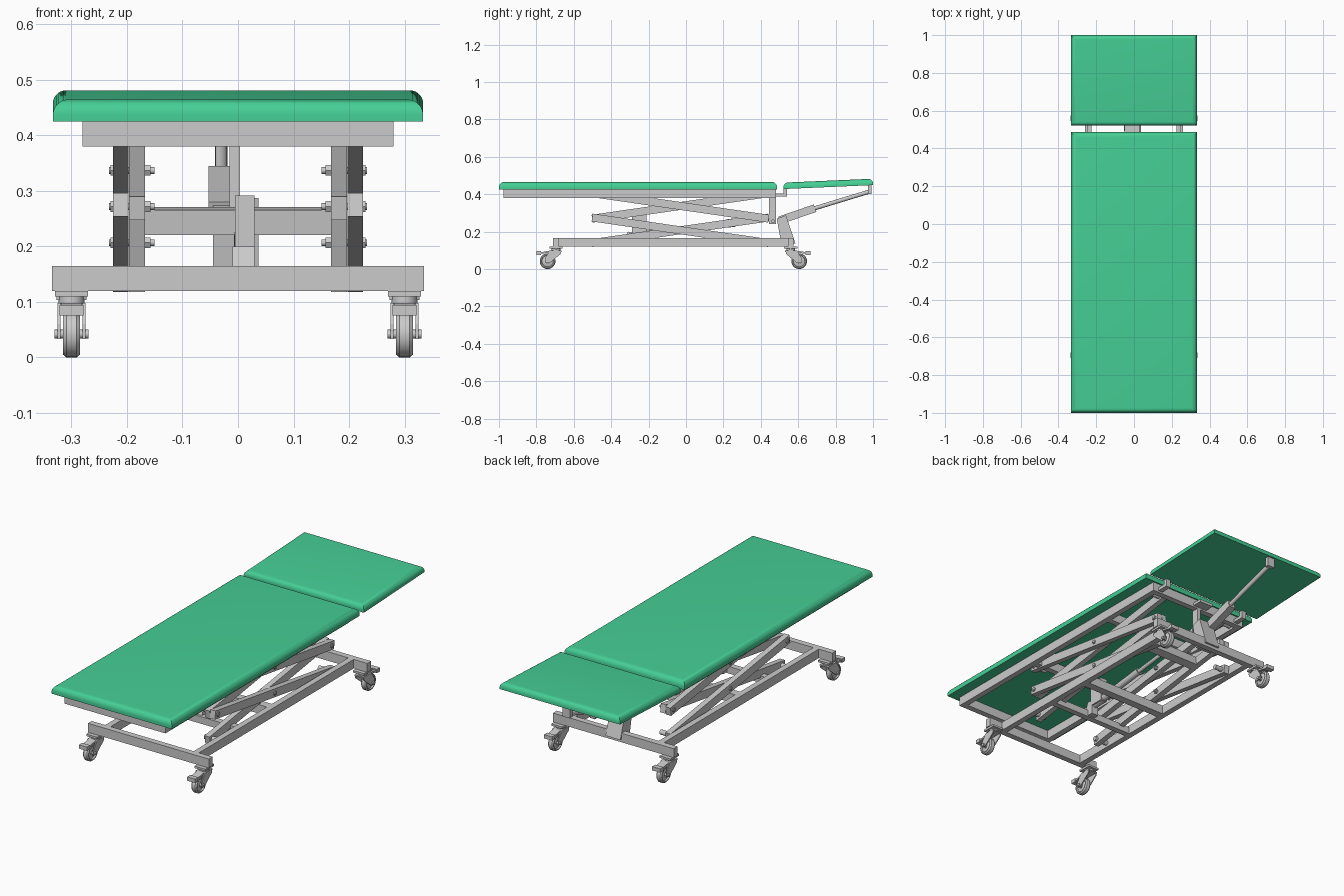
import bpy, bmesh, math
from mathutils import Vector

if "Cube" in bpy.data.objects:
    bpy.data.objects.remove(bpy.data.objects["Cube"])

green = bpy.data.materials.new("green_upholstery")
green.diffuse_color = (0.06, 0.62, 0.30, 1)
green.use_nodes = True
green.node_tree.nodes["Principled BSDF"].inputs["Base Color"].default_value = green.diffuse_color


def finish(name, bm, smooth=False):
    bmesh.ops.recalc_face_normals(bm, faces=bm.faces)
    me = bpy.data.meshes.new(name)
    bm.to_mesh(me)
    bm.free()
    ob = bpy.data.objects.new(name, me)
    bpy.context.collection.objects.link(ob)
    if smooth:
        bpy.ops.object.select_all(action='DESELECT')
        ob.select_set(True)
        bpy.context.view_layer.objects.active = ob
        bpy.ops.object.shade_smooth_by_angle(angle=math.radians(35))
    return ob


def box(name, x, y, z):
    """Box from (min, max) ranges."""
    bm = bmesh.new()
    bmesh.ops.create_cube(bm, size=1)
    for v in bm.verts:
        for i, r in enumerate((x, y, z)):
            v.co[i] = r[0] if v.co[i] < 0 else r[1]
    return finish(name, bm)


def beam(name, x, a, b, h, extra=0.0):
    """Rectangular bar over x range, running from a to b in the yz plane."""
    a, b = Vector(a), Vector(b)
    length = (b - a).length + 2 * extra
    ob = box(name, (x[0], x[1]), (-length / 2, length / 2), (-h / 2, h / 2))
    mid = (a + b) / 2
    ob.location = (0, mid.x, mid.y)
    ob.rotation_euler.x = math.atan2(b.y - a.y, b.x - a.x)
    return ob


def rod(name, a, b, r, n=20):
    """Cylinder from a to b."""
    a, b = Vector(a), Vector(b)
    bm = bmesh.new()
    bmesh.ops.create_cone(bm, cap_ends=True, segments=n, radius1=r, radius2=r, depth=(b - a).length)
    ob = finish(name, bm, n > 8)
    ob.location = (a + b) / 2
    ob.rotation_mode = 'QUATERNION'
    ob.rotation_quaternion = Vector((0, 0, 1)).rotation_difference(b - a)
    return ob


def plate(name, x, pts):
    """yz outline extruded over x range."""
    bm = bmesh.new()
    f = bm.faces.new([bm.verts.new((x[0], p[0], p[1])) for p in pts])
    ext = bmesh.ops.extrude_face_region(bm, geom=[f])
    bmesh.ops.translate(bm, vec=(x[1] - x[0], 0, 0),
                        verts=[v for v in ext["geom"] if isinstance(v, bmesh.types.BMVert)])
    return finish(name, bm)


def cushion(name, length, t, r):
    bm = bmesh.new()
    bmesh.ops.create_cube(bm, size=1)
    bmesh.ops.scale(bm, vec=(0.667, length, t), verts=bm.verts)
    top = [e for e in bm.edges if all(v.co.z > 0 for v in e.verts)]
    bmesh.ops.bevel(bm, geom=top, offset=r, segments=7, profile=0.5, affect='EDGES')
    ob = finish(name, bm, True)
    ob.data.materials.append(green)
    return ob


# Upholstered sections
body = cushion("main_cushion", 1.487, 0.04, 0.028)
body.location = (0, -0.2565, 0.445)
head = cushion("head_cushion", 0.48, 0.034, 0.025)
head.location = (0, 0.76, 0.455)
head.rotation_euler.x = math.radians(2.5)

# Upper frame
UZ = (0.38, 0.425)
for i, y in enumerate((-0.975, -0.45, 0.1, 0.45)):
    w = 0.28 if i in (0, 3) else 0.25
    box(f"upper_cross_{i}", (-w, w), (y, y + 0.03), UZ)

# Lower frame
LZ = (0.12, 0.165)
box("lower_front_bar", (-0.335, 0.335), (-0.71, -0.68), LZ)
box("lower_back_bar", (-0.335, 0.335), (0.545, 0.575), LZ)
box("lower_middle_bar", (-0.23, 0.23), (-0.1, -0.06), LZ)

# Scissor pivots (y, z)
F, B, M = -0.48, 0.42, -0.03
Z0, Z1, Z2 = 0.142, 0.272, 0.402


def xr(s, a, b):
    return tuple(sorted((s * a, s * b)))


def bolt(name, s, y, z, inner=0.158, outer=0.226):
    rod(name + "_pin", (s * (inner - 0.008), y, z), (s * (outer + 0.006), y, z), 0.006)
    rod(name + "_nut", (s * inner, y, z), (s * 0.168, y, z), 0.011, 6)
    rod(name + "_head", (s * (outer - 0.002), y, z), (s * (outer + 0.004), y, z), 0.011, 6)


for s, side in ((-1, "left"), (1, "right")):
    box(f"{side}_upper_rail", xr(s, 0.25, 0.28), (-0.945, 0.45), UZ)
    box(f"{side}_lower_rail", xr(s, 0.23, 0.26), (-0.68, 0.545), LZ)
    # crossed arms, two storeys
    inner, outer = xr(s, 0.168, 0.196), xr(s, 0.197, 0.225)
    for k, (za, zb) in enumerate(((Z0, Z1), (Z1, Z2))):
        beam(f"{side}_inner_arm_{k}", inner, (F, za), (B, zb), 0.042, 0.022)
        beam(f"{side}_outer_arm_{k}", outer, (F, zb), (B, za), 0.042, 0.022)
        bolt(f"{side}_centre_bolt_{k}", s, M, (za + zb) / 2)
    for n, y in (("front", F), ("back", B)):
        bolt(f"{side}_{n}_joint_bolt", s, y, Z1)
        rod(f"{side}_{n}_lower_pivot", (s * 0.155, y, Z0), (s * 0.24, y, Z0), 0.012)
        rod(f"{side}_{n}_upper_pivot", (s * 0.155, y, Z2), (s * 0.26, y, Z2), 0.012)
    # head section hinge brackets
    box(f"{side}_hinge_arm", xr(s, 0.225, 0.25), (0.47, 0.54), (0.388, 0.404))
    box(f"{side}_hinge_post", xr(s, 0.225, 0.25), (0.522, 0.54), (0.388, 0.432))

# Lift actuator between scissor and base
beam("scissor_cross_bar", (-0.17, 0.17), (0.22, 0.243), (0.265, 0.249), 0.045)
rod("lift_rod", (0.01, -0.15, 0.195), (0.01, 0.24, 0.243), 0.01)
rod("lift_tube", (0.01, -0.3, 0.177), (0.01, 0.05, 0.22), 0.017)
box("lift_motor", (-0.005, 0.03), (-0.29, -0.21), (0.17, 0.292))
plate("lift_bracket", (-0.01, 0.03), [(-0.34, 0.125), (-0.28, 0.125), (-0.28, 0.19), (-0.31, 0.2)])
box("lift_mount_bar", (-0.23, 0.23), (-0.34, -0.31), (0.12, 0.155))

# Head actuator, pedestal and hanger
plate("head_actuator_pedestal", (-0.045, 0.037),
      [(0.51, 0.135), (0.585, 0.135), (0.535, 0.287), (0.485, 0.27)])
beam("head_actuator_housing", (-0.053, -0.015), (0.5, 0.26), (0.69, 0.325), 0.042)
rod("head_actuator_rod", (-0.03, 0.68, 0.322), (-0.03, 0.985, 0.415), 0.011)
box("head_rod_bracket", (-0.05, -0.01), (0.972, 0.992), (0.4, 0.45))
box("hanger_plate", (-0.015, 0.004), (0.445, 0.48), (0.24, 0.385))
rod("hanger_pin", (-0.03, 0.465, 0.255), (0.03, 0.465, 0.255), 0.01)
box("head_hinge_link", (-0.05, 0.028), (0.47, 0.53), (0.388, 0.402))


# Braked swivel casters
def caster(name, x, y, d):
    wy, wz = y + d * 0.045, 0.042
    bm = bmesh.new()
    prof = [(-0.012, 0.012), (-0.008, 0.03), (-0.015, 0.032), (-0.015, 0.037), (-0.009, 0.042),
            (0.009, 0.042), (0.015, 0.037), (0.015, 0.032), (0.008, 0.03), (0.012, 0.012), (-0.012, 0.012)]
    vs = [bm.verts.new((p, 0, r)) for p, r in prof]
    es = [bm.edges.new(e) for e in zip(vs, vs[1:])]
    bmesh.ops.spin(bm, geom=vs + es, cent=(0, 0, 0), axis=(1, 0, 0), angle=math.tau, steps=28)
    bmesh.ops.remove_doubles(bm, verts=bm.verts, dist=1e-5)
    finish(name + "_wheel", bm, True).location = (x, wy, wz)
    rod(name + "_axle", (x - 0.031, wy, wz), (x + 0.031, wy, wz), 0.008, 12)
    for s in (-1, 1):
        plate(f"{name}_fork_{s}", (x + s * 0.02, x + s * 0.025),
              [(y - d * 0.028, 0.098), (y - d * 0.025, 0.08), (wy - d * 0.012, 0.033),
               (wy + d * 0.012, 0.033), (wy + d * 0.012, 0.06), (y + d * 0.032, 0.098)])
        rod(f"{name}_plate_bolt_{s}", (x + s * 0.022, y, 0.104), (x + s * 0.022, y, 0.122), 0.006, 6)
    box(name + "_fork_top", (x - 0.025, x + 0.025), (y - 0.03, y + 0.03), (0.092, 0.098))
    rod(name + "_swivel", (x, y, 0.095), (x, y, 0.112), 0.023)
    box(name + "_mount_plate", (x - 0.03, x + 0.03), (y - 0.035, y + 0.035), (0.11, 0.12))
    beam(name + "_brake_pedal", (x - 0.019, x + 0.019),
         (y + d * 0.03, 0.094), (wy + d * 0.05, 0.083), 0.009)
    box(name + "_brake_tread", (x - 0.022, x + 0.022),
        tuple(sorted((wy + d * 0.035, wy + d * 0.06))), (0.076, 0.095))


for sx, sn in ((-1, "left"), (1, "right")):
    caster(f"{sn}_front_caster", sx * 0.3, -0.695, -1)
    caster(f"{sn}_back_caster", sx * 0.3, 0.56, 1)
